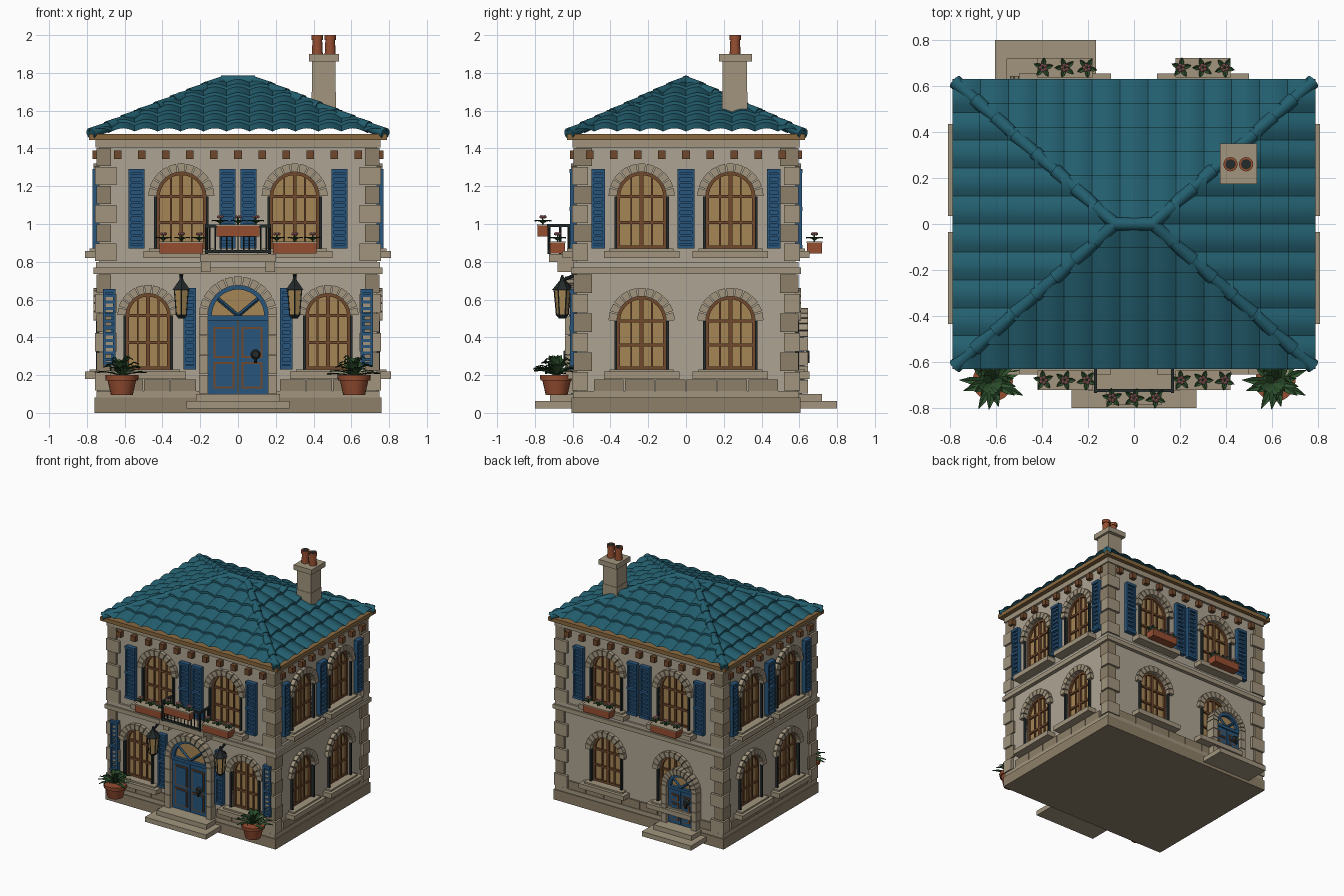
import bpy, bmesh, math, random
from mathutils import Matrix, Vector

if "Cube" in bpy.data.objects:
    bpy.data.objects.remove(bpy.data.objects["Cube"])
random.seed(4)
COL = dict(wall=(.42, .37, .29), trim=(.36, .30, .21), stone=(.27, .215, .14), roof=(.017, .115, .16),
           blue=(.021, .09, .20), glass=(.38, .24, .09), wood=(.16, .065, .025), clay=(.3, .075, .03),
           green=(.026, .08, .026), iron=(.017, .023, .023), pink=(.58, .22, .22), fascia=(.25, .14, .05))
MATS = {}
for k, c in COL.items():
    MATS[k] = bpy.data.materials.new(k)
    MATS[k].diffuse_color = (*c, 1)
parts = {}
M, OFF = Matrix(), 0.0


def face_to(deg, off):
    # local frame of one facade: u along the wall, d outward, w up
    global M, OFF
    M, OFF = Matrix.Rotation(math.radians(deg), 4, 'Z'), off


def bm_of(name, col):
    return parts.setdefault((name, col), bmesh.new())


def pt(u, d, w):
    return Vector((u, -OFF - d, w))


def box(name, col, u0, u1, d0, d1, w0, w1):
    c = pt((u0 + u1) / 2, (d0 + d1) / 2, (w0 + w1) / 2)
    bmesh.ops.create_cube(bm_of(name, col), size=1, matrix=M @ Matrix.Translation(c) @
                          Matrix.Diagonal((abs(u1 - u0), abs(d1 - d0), abs(w1 - w0), 1)))


def prism(name, col, pts, d0, d1):
    bm = bm_of(name, col)
    a = [bm.verts.new(M @ pt(u, d0, w)) for u, w in pts]
    b = [bm.verts.new(M @ pt(u, d1, w)) for u, w in pts]
    bm.faces.new(a)
    bm.faces.new(b[::-1])
    for i in range(len(a)):
        j = (i + 1) % len(a)
        bm.faces.new((a[i], b[i], b[j], a[j]))


def rod(name, col, p, q, r0, r1=None, seg=8):
    p, q = pt(*p), pt(*q)
    bmesh.ops.create_cone(bm_of(name, col), cap_ends=True, segments=seg, radius1=r0, radius2=r0 if r1 is None else r1,
                          depth=(q - p).length, matrix=M @ Matrix.Translation((p + q) / 2) @
                          (q - p).to_track_quat('Z', 'Y').to_matrix().to_4x4())


def arc(u, w, r, a0, a1, n):
    return [(u + r * math.cos(a0 + (a1 - a0) * i / n), w + r * math.sin(a0 + (a1 - a0) * i / n)) for i in range(n + 1)]


def arch(u, hw, w0, spring):
    return [(u - hw, w0), (u + hw, w0)] + arc(u, spring, hw, 0, math.pi, 16)


def ring(name, col, u, w, r0, r1, d0, d1, n, gap=0.0):
    for i in range(n):
        a, b = math.pi * i / n + gap, math.pi * (i + 1) / n - gap
        prism(name, col, arc(u, w, r0, a, b, 2) + arc(u, w, r1, b, a, 2), d0, d1)


def window(u, hw, w0, spring, sill=.2):
    prism('cutter', 'wall', arch(u, hw, w0, spring), -.04, .05)
    prism('window_panes', 'glass', arch(u, hw, w0, spring), -.045, -.025)
    ring('window_frames', 'wood', u, spring, hw - .016, hw, -.03, -.008, 8)
    for s in (-1, 1):
        box('window_frames', 'wood', u + s * hw, u + s * (hw - .016), -.03, -.008, w0, spring)
        box('window_frames', 'wood', u + s * .055 - .005, u + s * .055 + .005, -.03, -.014, w0, spring + hw * .85)
        box('window_jambs', 'iron', u + s * hw, u + s * (hw + .014), -.01, .018, w0, spring)
    box('window_frames', 'wood', u - .01, u + .01, -.03, -.01, w0, spring + hw)
    for w in (w0 + .008, w0 + (spring - w0) * .5, spring):
        box('window_frames', 'wood', u - hw, u + hw, -.03, -.012, w - .008, w + .008)
    ring('window_arches', 'trim', u, spring, hw, hw + .045, -.01, .03, 11, .02)
    box('window_sills', 'trim', u - sill, u + sill, -.02, .075, w0 - .05, w0 - .012)
    box('window_sills', 'trim', u - sill + .03, u + sill - .03, -.02, .05, w0 - .012, w0)


def shutter(u, hw, w0, w1):
    for s in (-1, 1):
        box('shutters', 'blue', u + s * hw, u + s * (hw - .014), 0, .034, w0, w1)
    box('shutters', 'blue', u - hw, u + hw, 0, .014, w0, w1)
    for w in (w0, (w0 + w1) / 2 - .01, w1 - .02):
        box('shutters', 'blue', u - hw, u + hw, 0, .036, w, w + .02)
    for i in range(1, 12):
        w = w0 + (w1 - w0) * i / 12
        box('shutters', 'blue', u - hw + .01, u + hw - .01, .01, .028, w - .009, w + .007)


def leaf(p, yaw, ln, rise, wd):
    # arching blade of three cross-sections and a tip
    bm, prev = bm_of('leaves', 'green'), None
    x, y = Vector((math.cos(yaw), math.sin(yaw), 0)), Vector((-math.sin(yaw), math.cos(yaw), 0))
    for t, k in ((0, .3), (.35, 1), (.7, .8), (1, .06)):
        c = pt(*p) + x * ln * t + Vector((0, 0, rise * (2.2 * t - 1.5 * t * t)))
        cur = [bm.verts.new(M @ (c + y * wd * k * s + Vector((0, 0, .006 * abs(s))))) for s in (-1, 0, 1)]
        for i in (0, 1):
            if prev:
                bm.faces.new((prev[i], prev[i + 1], cur[i + 1], cur[i]))
        prev = cur


def flower_box(u, d0, d1, w0, w1):
    box('flower_boxes', 'clay', u - .115, u + .115, d0, d1, w0, w1)
    box('flower_box_tops', 'trim', u - .12, u + .12, d0 - .003, d1 + .003, w1, w1 + .007)
    d = (d0 + d1) / 2
    for i in (-.095, 0, .095):
        rod('stems', 'green', (u + i, d, w1), (u + i, d, w1 + .045), .004)
        for k in range(5):
            leaf((u + i, d, w1 + .01), k * 1.257 + i * 9, .045, .02, .011)
            a = k * 1.257
            bmesh.ops.create_icosphere(bm_of('blossoms', 'pink'), subdivisions=1, radius=.009, matrix=M @ Matrix.Translation(
                pt(u + i + .012 * math.cos(a), d + .012 * math.sin(a), w1 + .048)))


def door(u, hw, sp, out, d):
    # double door with fanlight, stone jambs and voussoirs
    prism('fanlights', 'glass', arch(u, hw, .1, sp), -.04, d - .045)
    ring('door_frames', 'blue', u, sp, hw - .022, hw, -.03, d - .02, 12)
    box('door_frames', 'blue', u - hw, u + hw, -.03, d - .02, sp - .025, sp)
    for a in (40, 140):
        a = math.radians(a)
        rod('door_frames', 'blue', (u, d - .035, sp), (u + hw * math.cos(a), d - .035, sp + hw * math.sin(a)), .01, seg=4)
    for s in (-1, 1):
        box('doors', 'blue', u + s * .003, u + s * hw, -.03, d - .03, .1, sp - .02)
        for w0, w1 in ((.13, .27), (.29, sp - .06)):
            box('door_panels', 'wood', u + s * .018, u + s * (hw - .03), 0, d - .023, w0, w1)
            box('door_panel_faces', 'blue', u + s * .028, u + s * (hw - .04), 0, d - .018, w0 + .01, w1 - .01)
        n = 4
        for i in range(n):
            h = (sp - .1) / n
            box('door_jambs', 'trim', u + s * hw, u + s * out, -.01, d, .1 + h * i + .002, .1 + h * (i + 1) - .002)
    ring('door_arches', 'trim', u, sp, hw, out, -.01, d, 13, .02)
    k = (u + hw * .58, d - .012, .31)
    rod('door_knockers', 'iron', k, (k[0], d + .008, .31), .026, .018, 12)
    rod('door_knockers', 'iron', (k[0], d, .30), (k[0], d, .265), .009)
    box('door_steps', 'trim', u - out - .015, u + out + .015, 0, .14, .06, .1)
    box('door_steps', 'trim', u - out - .065, u + out + .065, 0, .22, .024, .062)


# Wall core, plinth and horizontal mouldings
face_to(0, 0)
for name, col, x, y, z0, z1 in (('walls', 'wall', .735, .58, .02, 1.43), ('plinth', 'stone', .76, .605, 0, .082),
                                ('plinth_cap', 'trim', .75, .598, .082, .115), ('floor_band', 'trim', .765, .608, .735, .77),
                                ('floor_band', 'wall', .752, .595, .77, .80), ('cornice', 'trim', .755, .60, 1.405, 1.447),
                                ('eave_fascia', 'fascia', .79, .63, 1.445, 1.476)):
    box(name, col, -x, x, -y, y, z0, z1)

# Alternating corner quoins
for sx in (-1, 1):
    for sy in (-1, 1):
        for base, h, n in ((.115, .1033, 6), (.80, .1008, 6)):
            for i in range(n):
                lx, ly, o = ((.115, .085, 0), (.085, .105, .008))[i % 2]
                box('corner_quoins', 'stone' if i % 2 else 'trim', sx * (.757 - o), sx * (.757 - lx),
                    sy * (.603 - o), sy * (.603 - ly), base + h * i + .003, base + h * (i + 1) - .003)

# Features shared by pairs of facades
for deg in (0, 90, 180, 270):
    side = deg % 180 == 90
    face_to(deg, .735 if side else .58)
    c = .235 if side else .30
    for s in (-1, 1):
        window(s * c, .13, .87, 1.145)
        if not side:
            shutter(s * .538, .043, .87, 1.29)
            shutter(s * .056, .043, .87, 1.29)
            flower_box(s * .3, .06, .14, .845, .90)
        else:
            shutter(s * .465, .036, .87, 1.29)
        if deg:
            window(s * c, .13, .23, .487)
    if side:
        shutter(0, .045, .87, 1.29)
    n = 4 if side else 5
    for i in range(-n, n + 1):
        box('eave_brackets', 'wood', i * .1275 - .02, i * .1275 + .02, 0, .035, 1.345, 1.39)
    L = .49 if side else .64
    for a, b in ((-L, -.22), (.22, L)) if deg == 0 else ((-L, L),):
        m = max(1, round((b - a) / .16))
        for i in range(m):
            w = (b - a) / m
            box('dado_blocks', 'stone', a + w * i + .003, a + w * (i + 1) - .003, 0, .012, .115, .178)

# Back door
face_to(180, .58)
door(.385, .11, .40, .155, .065)

# Front: lower windows, shutters, lanterns, door, potted plants
face_to(0, .58)
door(0, .16, .515, .207, .06)
for s in (-1, 1):
    window(s * .476, .117, .23, .515)
    shutter(s * .255, .033, .23, .66)
    shutter(s * .682, .033, .25, .655)
    u, d = s * .30, .075
    rod('lantern_arms', 'iron', (u, 0, .735), (u, d, .70), .009)
    rod('lantern_arms', 'iron', (u, 0, .64), (u, d, .71), .006)
    rod('lantern_caps', 'iron', (u, d, .65), (u, d, .70), .055, .015, 6)
    rod('lantern_caps', 'iron', (u, d, .70), (u, d, .73), .014, .005, 6)
    rod('lantern_glass', 'glass', (u, d, .52), (u, d, .65), .03, .042, 6)
    rod('lantern_bases', 'iron', (u, d, .50), (u, d, .52), .018, .036, 6)
    for k in range(6):
        a = k * math.pi / 3 + math.pi / 6
        a = k * math.pi / 3
        rod('lantern_bars', 'iron', (u + .03 * math.sin(a), d + .03 * math.cos(a), .52),
            (u + .042 * math.sin(a), d + .042 * math.cos(a), .65), .004, seg=4)
    u, d = s * .615, .105
    rod('plant_pots', 'clay', (u, d, .095), (u, d, .175), .058, .076, 20)
    rod('plant_pots', 'clay', (u, d, .172), (u, d, .20), .086, .088, 20)
    for k in range(27):
        leaf((u, d, .19), k * 2.4, .06 + .085 * (k % 9) / 8, .13 - .013 * (k % 9) + random.uniform(-.01, .01), .018)

# Balcony: slab, corbels, iron railing and hanging box
box('balcony_slab', 'trim', -.2, .2, 0, .145, .80, .842)
for s in (-1, 1):
    box('balcony_corbels', 'trim', s * .145, s * .195, 0, .10, .745, .80)
    box('balcony_rail', 'iron', s * .16, s * .175, .03, .155, .985, 1.0)
    for d in (.04, .085, .145):
        rod('balcony_rail', 'iron', (s * .167, d, .84), (s * .167, d, .99), .007)
for w in (.855, .99):
    box('balcony_rail', 'iron', -.175, .175, .138, .152, w - .008, w + .008)
for i in range(-5, 6):
    rod('balcony_rail', 'iron', (i * .03, .145, .85), (i * .03, .145, .99), .004, seg=6)
flower_box(0, .15, .205, .935, .99)

# Tiled hip roof: wavy stepped grids clipped along the hips
for deg in (0, 90, 180, 270):
    side = deg % 180 == 90
    half, off, run = (.63, .79, .71) if side else (.79, .63, .63)
    ridge = 0 if side else .08
    face_to(deg, off)
    bm, rows, cols, seg, pitch = bmesh.new(), 6, (12 if side else 14), 8, .1215
    grid = []
    for r in range(rows):
        for t, up in ((r / rows, .016), ((r + 1) / rows, .0)):
            grid.append([bm.verts.new(pt(u, -run * t, 1.474 + .283 * t + up + .017 * math.sin(math.pi * (i % seg) / seg)))
                         for i in range(cols * seg + 1) for u in [(i / seg - cols / 2 + (0 if side else .5)) * pitch]])
    for a, b in zip(grid, grid[1:]):
        for i in range(len(a) - 1):
            bm.faces.new((a[i], a[i + 1], b[i + 1], b[i]))
    for s in (-1, 1):
        bmesh.ops.bisect_plane(bm, geom=bm.verts[:] + bm.edges[:] + bm.faces[:], plane_co=pt(s * half, 0, 0),
                               plane_no=(s * run, half - ridge, 0), clear_outer=True)
    bm.transform(M)
    tmp = bpy.data.meshes.new('tmp')
    bm.to_mesh(tmp)
    bm_of('roof_tiles', 'roof').from_mesh(tmp)
    bpy.data.meshes.remove(tmp)

# Overlapping hip and ridge caps
face_to(0, 0)
for sx in (-1, 1):
    for sy in (-1, 1):
        a, b = Vector((sx * .78, sy * .62, 1.478)), Vector((sx * .08, 0, 1.757))
        for i in range(8):
            rod('hip_caps', 'roof', a.lerp(b, i / 8), a.lerp(b, (i + 1.1) / 8), .032, .025, 12)
rod('hip_caps', 'roof', (-.09, 0, 1.757), (.09, 0, 1.757), .029, seg=12)

# Chimney with twin pots (d is -y here)
for x0, x1, y0, y1, z0, z1 in ((.39, .52, .19, .325, 1.52, 1.70), (.393, .517, .193, .322, 1.70, 1.86),
                               (.375, .535, .175, .35, 1.86, 1.90)):
    box('chimney', 'trim', x0, x1, -y0, -y1, z0, z1)
for x in (.42, .488):
    rod('chimney_pots', 'clay', (x, -.26, 1.90), (x, -.26, 1.985), .029, .025, 16)
    rod('chimney_pots', 'clay', (x, -.26, 1.975), (x, -.26, 2.0), .031, .031, 16)
    rod('chimney_flues', 'iron', (x, -.26, 1.99), (x, -.26, 2.001), .022, seg=16)

# Turn every part into an object
objs = {}
for (name, col), bm in parts.items():
    bmesh.ops.recalc_face_normals(bm, faces=bm.faces[:])
    me = bpy.data.meshes.new(name)
    bm.to_mesh(me)
    me.materials.append(MATS[col])
    if name in ('roof_tiles', 'hip_caps', 'plant_pots', 'chimney_pots', 'leaves', 'balcony_rail'):
        me.shade_smooth()
        me.set_sharp_from_angle(angle=math.radians(35))
    objs[name] = bpy.data.objects.new(name, me)
    bpy.context.collection.objects.link(objs[name])

# Recess the windows into the walls
mod = objs['walls'].modifiers.new('recess', 'BOOLEAN')
mod.object, mod.operation, mod.solver = objs['cutter'], 'DIFFERENCE', 'EXACT'
bpy.context.view_layer.objects.active = objs['walls']
bpy.ops.object.modifier_apply(modifier='recess')
bpy.data.objects.remove(objs['cutter'])

for m in bpy.data.materials:
    if m.users and not m.is_grease_pencil:
        m.use_nodes = True
        m.node_tree.nodes["Principled BSDF"].inputs["Base Color"].default_value = m.diffuse_color
